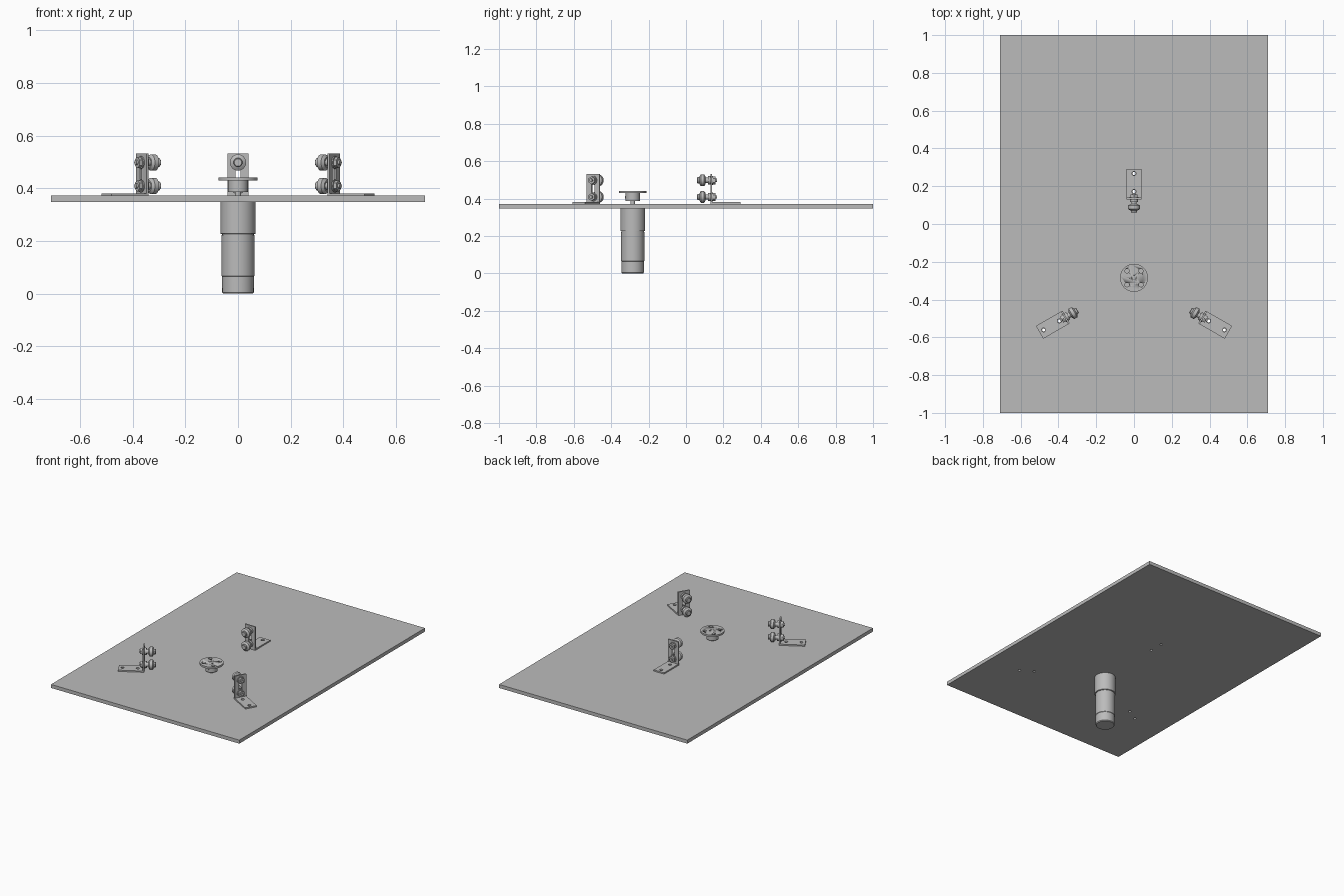
import bpy, bmesh, math
from mathutils import Matrix, Vector

cube = bpy.data.objects.get("Cube")
if cube:
    bpy.data.objects.remove(cube, do_unlink=True)

# Single grey metal finish
GREY = (0.50, 0.50, 0.50, 1)
metal = bpy.data.materials.new("grey metal")
metal.use_nodes = True
metal.diffuse_color = GREY
metal.node_tree.nodes["Principled BSDF"].inputs["Base Color"].default_value = GREY

CENTRE = Vector((0, -0.285, 0))   # motor axis; the brackets surround it
PLATE_Z, PLATE_T = 0.372, 0.024
HOLES = (0.457, 0.552)            # bracket screw holes, distance from the axis
WHEEL_Z = (0.409, 0.498)


def finish(name, bm, matrix=Matrix()):
    bmesh.ops.recalc_face_normals(bm, faces=bm.faces)
    mesh = bpy.data.meshes.new(name)
    bm.to_mesh(mesh)
    bm.free()
    mesh.transform(matrix)
    mesh.materials.append(metal)
    obj = bpy.data.objects.new(name, mesh)
    bpy.context.collection.objects.link(obj)
    return obj


def box(name, lo, hi, matrix=Matrix()):
    lo, hi = Vector(lo), Vector(hi)
    bm = bmesh.new()
    bmesh.ops.create_cube(bm, size=1)
    bmesh.ops.scale(bm, vec=hi - lo, verts=bm.verts)
    bmesh.ops.translate(bm, vec=(lo + hi) / 2, verts=bm.verts)
    return finish(name, bm, matrix)


def lathe(name, profile, matrix=Matrix(), sides=48):
    """Stack of (radius, height) rings around z, capped at both ends."""
    bm = bmesh.new()
    rings = []
    for r, z in profile:
        rings.append([bm.verts.new((r * math.cos(a), r * math.sin(a), z))
                      for a in (math.tau * i / sides for i in range(sides))])
    for a, b in zip(rings, rings[1:]):
        for i in range(sides):
            j = (i + 1) % sides
            bm.faces.new((a[i], a[j], b[j], b[i]))
    bm.faces.new(rings[0][::-1])
    bm.faces.new(rings[-1])
    obj = finish(name, bm, matrix)
    if sides > 6:
        bpy.ops.object.select_all(action='DESELECT')
        obj.select_set(True)
        bpy.context.view_layer.objects.active = obj
        bpy.ops.object.shade_smooth_by_angle(angle=math.radians(30))
    return obj


def drill(at, radius, depth=0.1):
    return lathe("drill", [(radius, -depth), (radius, depth)], Matrix.Translation(at), 24)


def cut(obj, cutters):
    for c in cutters:
        c.hide_render = True
        mod = obj.modifiers.new("cut", 'BOOLEAN')
        mod.operation, mod.solver, mod.object = 'DIFFERENCE', 'EXACT', c
    bpy.context.view_layer.update()
    graph = bpy.context.evaluated_depsgraph_get()
    mesh = bpy.data.meshes.new_from_object(obj.evaluated_get(graph))
    obj.modifiers.clear()
    obj.data = mesh
    for c in cutters:
        bpy.data.objects.remove(c, do_unlink=True)


# Three radial frames: local +x points away from the motor axis
names = ("back", "front_right", "front_left")
frames = [Matrix.Translation(CENTRE) @ Matrix.Rotation(math.radians(a), 4, 'Z')
          for a in (90, 210, 330)]

# Base plate with screw holes
plate = box("base_plate", (-0.71, -1, PLATE_Z - PLATE_T), (0.71, 1, PLATE_Z))
cut(plate, [drill(f @ Vector((r, 0, PLATE_Z)), 0.0085) for f in frames for r in HOLES])

# Motor and gearbox below the plate
at_centre = Matrix.Translation(CENTRE)
lathe("motor", [(0.056, 0), (0.060, 0.005), (0.0605, 0.065), (0.0625, 0.067),
                (0.0625, 0.222), (0.060, 0.223), (0.060, 0.227)], at_centre)
lathe("gearbox", [(0.064, 0.226), (0.0665, 0.228), (0.0665, PLATE_Z - PLATE_T)], at_centre)
lathe("shaft", [(0.012, 0.34), (0.012, 0.439)], at_centre, 24)

# Flanged hub on the shaft
hub = lathe("hub", [(0.038, 0.387), (0.038, 0.429), (0.074, 0.429), (0.074, 0.441)], at_centre)
bolt_circle = [Vector((0.037 * sx, 0.037 * sy, 0.441)) for sx in (-1, 1) for sy in (-1, 1)]
cut(hub, [drill(CENTRE + p, 0.011, 0.03) for p in bolt_circle]
    + [drill(CENTRE + Vector((0, 0, 0.43)), 0.0125)])
lathe("hub_grub_screw", [(0.007, 0.034), (0.007, 0.040)],
      Matrix.Translation(CENTRE + Vector((0, 0, 0.407))) @ Matrix.Rotation(math.pi / 2, 4, 'X'), 12)

# Angle brackets, each with two guide wheels on bolts
for name, f in zip(names, frames):
    foot = box(name + "_bracket_foot", (0.415, -0.039, PLATE_Z), (0.577, 0.039, 0.381), f)
    cut(foot, [drill(f @ Vector((r, 0, 0.38)), 0.0105) for r in HOLES])
    upright = box(name + "_bracket_upright", (0.415, -0.039, 0.381), (0.424, 0.039, 0.532), f)
    slot = box("slot", (0.40, -0.010, WHEEL_Z[0]), (0.44, 0.010, WHEEL_Z[1]), f)
    cut(upright, [slot])
    for level, z in zip(("lower", "upper"), WHEEL_Z):
        tag = f"{name}_{level}_"
        axis = f @ Matrix.Translation((0, 0, z)) @ Matrix.Rotation(math.pi / 2, 4, 'Y')
        lathe(tag + "bolt", [(0.009, 0.350), (0.009, 0.450)], axis, 20)
        lathe(tag + "bolt_head", [(0.014, 0.345), (0.017, 0.348), (0.017, 0.358)], axis, 24)
        lathe(tag + "wheel", [(0.020, 0.357), (0.031, 0.364), (0.031, 0.382),
                              (0.020, 0.390), (0.014, 0.390), (0.014, 0.402)], axis, 32)
        lathe(tag + "washer", [(0.022, 0.402), (0.022, 0.415)], axis, 24)
        lathe(tag + "back_washer", [(0.024, 0.424), (0.024, 0.429)], axis, 24)
        lathe(tag + "nut", [(0.021, 0.429), (0.021, 0.442)], axis, 6)
